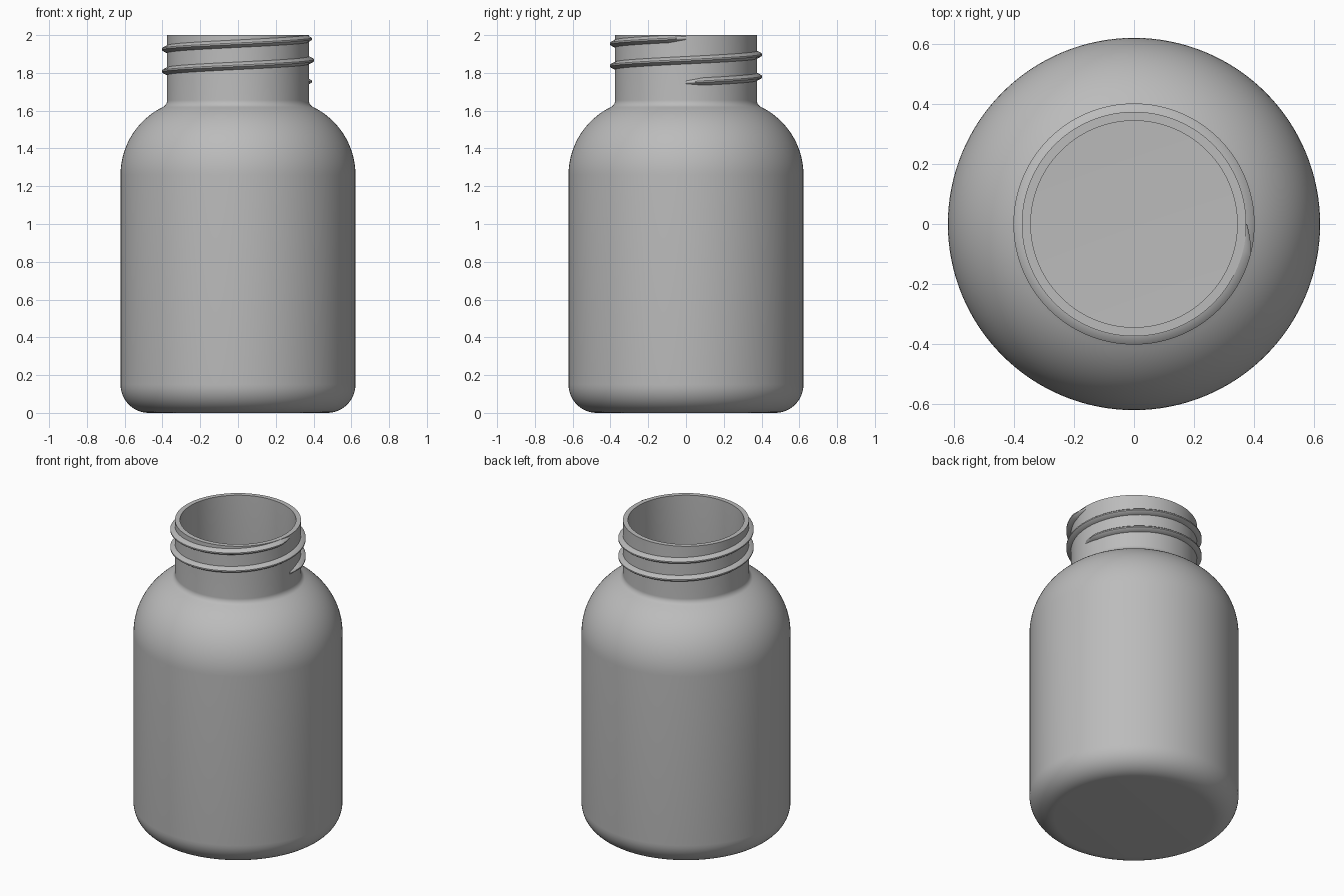
import bpy, bmesh
from math import cos, sin, pi, sqrt, atan2, radians

cube = bpy.data.objects.get("Cube")
if cube:
    bpy.data.objects.remove(cube, do_unlink=True)

BODY_R, NECK_R, WALL, TOP = 0.622, 0.375, 0.03, 2.0
SEGMENTS = 128

grey = bpy.data.materials.new("plain grey")
grey.use_nodes = True
colour = (0.5, 0.5, 0.5, 1)
grey.diffuse_color = colour
grey.node_tree.nodes["Principled BSDF"].inputs["Base Color"].default_value = colour


def finish(bm, name, angle):
    bmesh.ops.recalc_face_normals(bm, faces=bm.faces)
    mesh = bpy.data.meshes.new(name)
    bm.to_mesh(mesh)
    bm.free()
    mesh.materials.append(grey)
    obj = bpy.data.objects.new(name, mesh)
    bpy.context.collection.objects.link(obj)
    bpy.ops.object.select_all(action="DESELECT")
    obj.select_set(True)
    bpy.context.view_layer.objects.active = obj
    bpy.ops.object.shade_smooth_by_angle(angle=radians(angle))
    return obj


def arc(cx, cz, r, a0, a1, n):
    return [(cx + r * cos(a0 + (a1 - a0) * i / n),
             cz + r * sin(a0 + (a1 - a0) * i / n)) for i in range(n + 1)]


def wall_profile(inset):
    """Half section from the base centre to the rim, moved inward by inset."""
    base_r, shoulder_r, fillet_r = 0.15, 0.40, 0.04
    sx, sz = BODY_R - shoulder_r, 1.26
    fx = NECK_R + fillet_r
    fz = sz + sqrt((shoulder_r + fillet_r) ** 2 - (fx - sx) ** 2)
    meet = atan2(fz - sz, fx - sx)
    return ([(0, inset)]
            + arc(BODY_R - base_r, base_r, base_r - inset, -pi / 2, 0, 12)
            + arc(sx, sz, shoulder_r - inset, 0, meet, 20)
            + arc(fx, fz, fillet_r + inset, meet + pi, pi, 8)
            + [(NECK_R - inset, TOP)])


# Hollow bottle: outer wall, flat rim and inner wall turned about z
profile = wall_profile(0) + wall_profile(WALL)[::-1]
bm = bmesh.new()
verts = [bm.verts.new((x, 0, z)) for x, z in profile]
edges = [bm.edges.new(pair) for pair in zip(verts, verts[1:])]
bmesh.ops.spin(bm, geom=verts + edges, cent=(0, 0, 0), axis=(0, 0, 1),
               angle=2 * pi, steps=SEGMENTS, use_merge=False)
bmesh.ops.remove_doubles(bm, verts=bm.verts, dist=0.0001)
finish(bm, "bottle", 35)

# Screw thread: rounded ridge climbing two turns, fading out at each end
TURNS, START, PITCH, FADE = 2, 1.75, 0.117, radians(14)
section = [(-0.004, -0.021), (0.004, -0.019), (0.021, -0.010), (0.028, -0.004),
           (0.028, 0.004), (0.021, 0.010), (0.004, 0.019), (-0.004, 0.021)]
bm = bmesh.new()
rings = []
steps = TURNS * SEGMENTS
for i in range(steps + 1):
    a = 2 * pi * i / SEGMENTS
    fade = min(1, a / FADE, (2 * pi * TURNS - a) / FADE)
    ring = []
    for out, up in section:
        r = NECK_R + (out * (0.1 + 0.9 * fade) if out > 0 else out)
        z = START + PITCH * a / (2 * pi) + up * (0.4 + 0.6 * fade)
        ring.append(bm.verts.new((r * cos(a), r * sin(a), min(z, TOP - 0.001))))
    rings.append(ring)
for lower, upper in zip(rings, rings[1:]):
    for j in range(len(section)):
        k = (j + 1) % len(section)
        bm.faces.new((lower[j], lower[k], upper[k], upper[j]))
bm.faces.new(rings[0])
bm.faces.new(rings[-1])
finish(bm, "screw_thread", 40)
